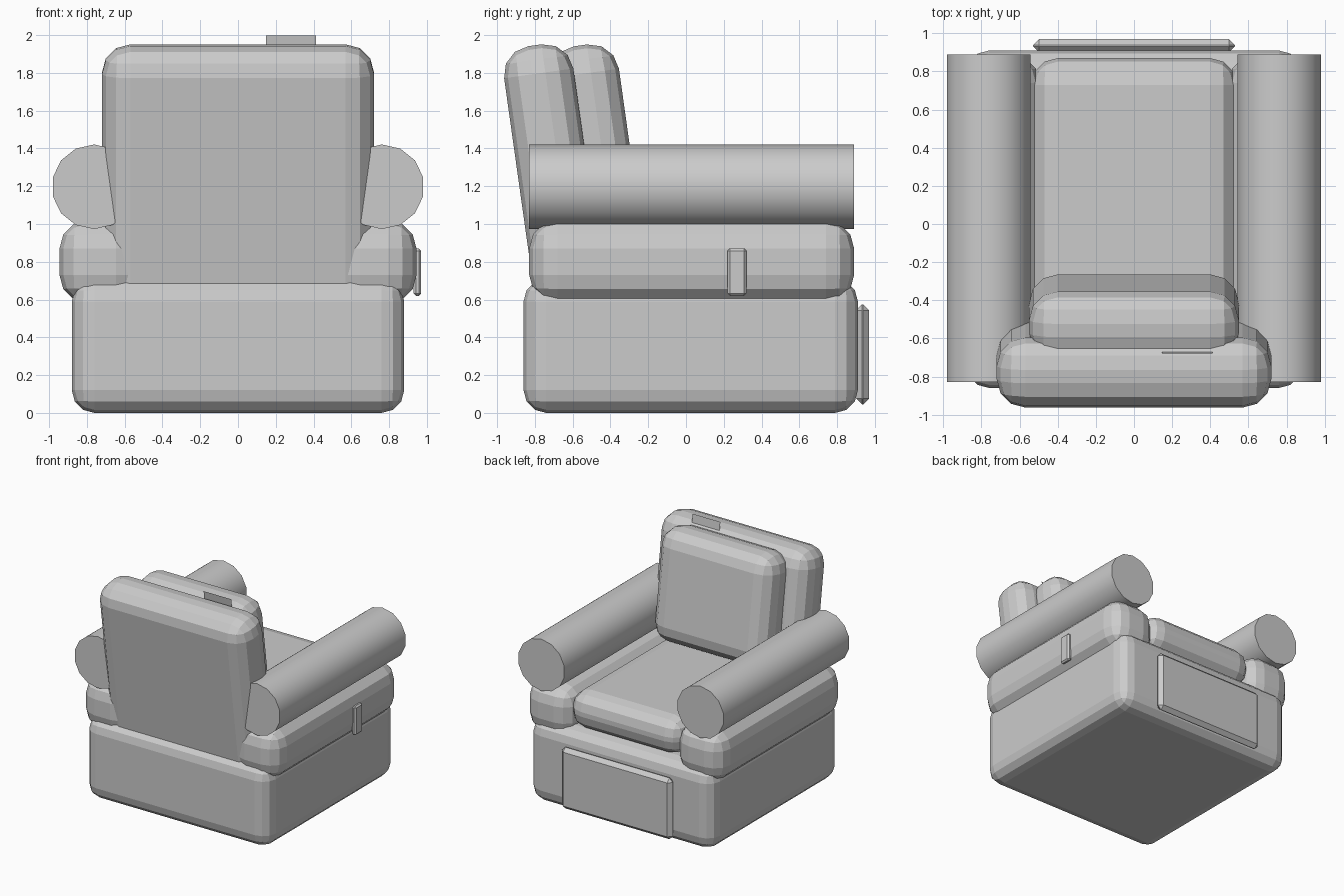
import bpy
from math import radians

if "Cube" in bpy.data.objects:
    bpy.data.objects.remove(bpy.data.objects["Cube"], do_unlink=True)

# One plain upholstery colour
fabric = bpy.data.materials.new("grey_fabric")
fabric.use_nodes = True
GREY = (0.6, 0.6, 0.6, 1.0)
fabric.diffuse_color = GREY
fabric.node_tree.nodes["Principled BSDF"].inputs["Base Color"].default_value = GREY


def finish(name):
    ob = bpy.context.object
    ob.name = ob.data.name = name
    ob.data.materials.append(fabric)
    return ob


def padded_box(name, centre, size, bevel, segments=3, tilt=0.0):
    """Box with rounded edges, optionally leaning towards -y."""
    bpy.ops.mesh.primitive_cube_add(size=1, location=centre)
    ob = finish(name)
    ob.scale = size
    bpy.ops.object.transform_apply(location=False, rotation=False, scale=True)
    ob.rotation_euler.x = radians(tilt)
    mod = ob.modifiers.new("rounded_edges", "BEVEL")
    mod.width = bevel
    mod.segments = segments
    mod.limit_method = "ANGLE"
    return ob


LEAN = 8

# Base and seat
padded_box("base", (0, 0.025, 0.355), (1.76, 1.77, 0.71), 0.12)
padded_box("seat_cushion", (0, 0.16, 0.86), (1.08, 1.42, 0.32), 0.14)

# Leaning backrest and its loose cushion
padded_box("backrest", (0, -0.703, 1.253), (1.44, 0.37, 1.4), 0.15, tilt=LEAN)
padded_box("back_cushion", (0, -0.493, 1.475), (1.10, 0.37, 0.95), 0.15, tilt=LEAN)

# Arms: padded side box with a roll on top
for side, sx in (("left", 1), ("right", -1)):
    padded_box(side + "_arm", (sx * 0.72, 0.03, 0.80), (0.45, 1.72, 0.44), 0.15)
    bpy.ops.mesh.primitive_cylinder_add(
        vertices=14, radius=0.224, depth=1.72,
        location=(sx * 0.762, 0.03, 1.197), rotation=(radians(90), 0, 0))
    finish(side + "_arm_roll")
    bpy.ops.object.shade_smooth_by_angle(angle=radians(35))

# Footrest panel at the seat opening and the release lever on one side
padded_box("footrest_panel", (0, 0.935, 0.31), (1.06, 0.07, 0.53), 0.032, segments=1)
padded_box("lever", (0.95, 0.27, 0.745), (0.04, 0.10, 0.25), 0.012, segments=1)

# Thin fabric tag standing between backrest and cushion
bpy.ops.mesh.primitive_plane_add(size=1, location=(0.28, -0.668, 1.91))
tag = finish("fabric_tag")
tag.scale = (0.265, 0.18, 1)
tag.rotation_euler.x = radians(90 + LEAN)
